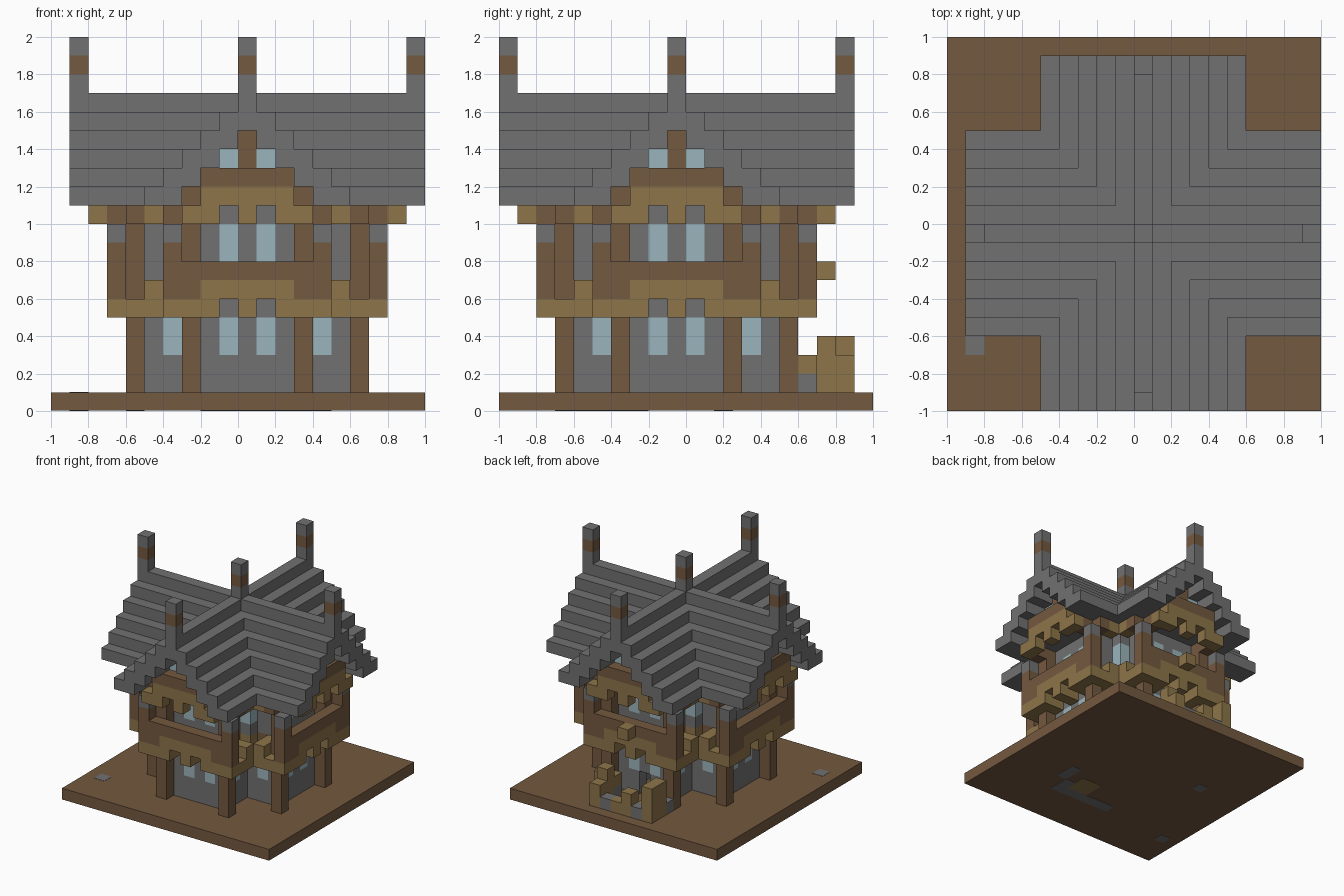
import bpy, bmesh
from mathutils import Vector

cube = bpy.data.objects.get("Cube")
if cube:
    bpy.data.objects.remove(cube)

S = 0.1                              # block size
CENTRE = Vector((0.05, -0.05, 0.0))  # middle of the house


def material(name, rgb):
    m = bpy.data.materials.new(name)
    m.use_nodes = True
    m.diffuse_color = (*rgb, 1)
    bsdf = m.node_tree.nodes["Principled BSDF"]
    bsdf.inputs["Base Color"].default_value = (*rgb, 1)
    bsdf.inputs["Roughness"].default_value = 0.9
    return m


STONE = material("grey stone", (0.165, 0.165, 0.165))
TIMBER = material("dark timber", (0.175, 0.1, 0.05))
PLANK = material("light planks", (0.27, 0.178, 0.068))
GLASS = material("pale glass", (0.33, 0.46, 0.505))

blocks = {}  # (i, j, k) -> (part name, material)


def span(r):
    return range(r[0], r[1] + 1) if isinstance(r, tuple) else (r,)


def put(part, mat, i, j, k):
    """Fill a box of blocks."""
    for a in span(i):
        for b in span(j):
            for c in span(k):
                blocks[a, b, c] = (part, mat)


def images(a, b):
    return {(s * x, t * y) for x, y in ((a, b), (b, a)) for s in (1, -1) for t in (1, -1)}


def put8(part, mat, i, j, k):
    """Fill a box of blocks on every arm of the cross plan."""
    for a in span(i):
        for b in span(j):
            for x, y in images(a, b):
                put(part, mat, x, y, k)


# Walls of both floors
put8("stone_walls", STONE, (0, 2), 5, (1, 10))
put8("stone_walls", STONE, (2, 5), 2, (1, 12))
put8("windows", GLASS, 1, 5, (3, 4))
put8("windows", GLASS, 4, 2, (3, 4))
put8("windows", GLASS, 1, 5, (8, 9))

# Floor between storeys, with bracket ends below the balconies
put8("upper_floor", PLANK, (0, 6), (0, 3), 5)
put8("upper_floor", TIMBER, (0, 6), (0, 2), 6)
put8("floor_brackets", PLANK, (0, 4), 7, 5)
put8("floor_brackets", PLANK, 4, 6, 5)
put8("floor_brackets", PLANK, 5, (3, 4), (5, 6))
put8("floor_brackets", PLANK, 3, 3, 6)
for j in (6, 7):
    for x, y in images(1, j):
        blocks.pop((x, y, 5), None)
put8("stone_walls", STONE, 1, 5, 5)

# Bay in each inner corner
put8("corner_bays", STONE, 3, 3, (7, 11))
put8("windows", GLASS, 3, 3, (8, 9))

# Balcony aprons and rails
put8("balcony_aprons", PLANK, (0, 2), 7, 6)
put8("balcony_rails", TIMBER, (0, 3), 7, 7)
put8("balcony_rails", TIMBER, 3, 7, 6)

# Posts with outer pillars and their stone caps
put8("posts", TIMBER, 3, 6, (1, 11))
put8("pillars", TIMBER, 4, 7, (6, 8))
put8("pillar_caps", STONE, 4, 7, 9)

# Beams and brackets below the roof
put8("roof_beams", TIMBER, 3, 7, 10)
put8("roof_beams", TIMBER, 4, 6, 10)
put8("roof_beams", TIMBER, (4, 6), 3, 11)
put8("roof_brackets", PLANK, 5, 4, 10)
for i in (0, 2, 3):
    put8("roof_brackets", PLANK, i, 8, 10)

# Gable ends
put8("gable_walls", STONE, (0, 2), (5, 7), 11)
put8("gable_walls", TIMBER, 3, 7, 11)
put8("gable_aprons", PLANK, (0, 2), 8, 11)
put8("gable_sills", TIMBER, (0, 2), (7, 8), 12)
put8("windows", GLASS, 1, 7, 13)
put8("gable_posts", TIMBER, 0, 7, (13, 14))

# Stepped roof: two crossing ridges, higher step wins
for a in range(6):
    low = max(15 - a, 11)
    put8("roof", STONE, a, (a, 9), (low, 16 - a))

# Chimneys on the ridge ends and the crossing
for i, j in ((0, 0), (9, 0), (-9, 0), (0, 9), (0, -9)):
    put("chimneys", STONE, i, j, (17, 19))
    put("chimneys", TIMBER, i, j, 18)

# Door opening and porch at the back
for k in (1, 2):
    blocks.pop((0, 5, k), None)
put("porch", PLANK, (-3, 2), 9, 1)
put("porch", PLANK, (-3, -2), 8, 1)
put("porch", PLANK, 2, 8, (1, 3))
put("porch", PLANK, -3, (8, 9), (2, 3))
put("porch", PLANK, 2, 9, 2)
put("porch", PLANK, -1, 9, 2)
put("porch", PLANK, (2, 3), 7, 2)
put("porch_stones", STONE, (2, 3), 7, 1)
put("porch_stones", STONE, -3, 7, 1)
put("porch_stones", STONE, 1, 9, 1)
put("porch_stones", STONE, -2, 9, 1)
put("porch_sign", PLANK, 0, 8, 7)

# Turn the blocks into one mesh per part, keeping only outer faces
AXES = [Vector(v) for v in ((1, 0, 0), (0, 1, 0), (0, 0, 1))]


def build(part):
    mats = []
    bm = bmesh.new()
    for cell, (name, mat) in blocks.items():
        if name != part:
            continue
        if mat not in mats:
            mats.append(mat)
        mid = CENTRE + Vector(cell) * S + Vector((0, 0, S / 2))
        for n, axis in enumerate(AXES):
            for sign in (1, -1):
                d = axis * sign
                if tuple(int(c + e) for c, e in zip(cell, d)) in blocks:
                    continue
                u, v = AXES[(n + 1) % 3] * sign, AXES[(n + 2) % 3]
                corners = [mid + (d + u * p + v * q) * S / 2
                           for p, q in ((-1, -1), (1, -1), (1, 1), (-1, 1))]
                face = bm.faces.new([bm.verts.new(c) for c in corners])
                face.material_index = mats.index(mat)
    bmesh.ops.remove_doubles(bm, verts=bm.verts, dist=0.001)
    mesh = bpy.data.meshes.new(part)
    bm.to_mesh(mesh)
    bm.free()
    for mat in mats:
        mesh.materials.append(mat)
    bpy.context.collection.objects.link(bpy.data.objects.new(part, mesh))


for part in sorted({name for name, _ in blocks.values()}):
    build(part)


# Ground slab with small stones set in it
def slab(name, mat, x, y, z, sx, sy, sz):
    bpy.ops.mesh.primitive_cube_add(size=1, location=(x, y, z))
    ob = bpy.context.object
    ob.name = name
    ob.scale = (sx, sy, sz)
    ob.data.materials.append(mat)


slab("ground_slab", TIMBER, 0, 0, 0.051, 2, 2, 0.098)
slab("ground_stone", STONE, -0.85, -0.65, 0.051, 0.1, 0.1, 0.102)
for x, y, w, d, mat in ((-0.55, 0.2, 0.1, 0.1, STONE), (0.45, -0.3, 0.1, 0.2, STONE),
                        (0.35, -0.45, 0.1, 0.1, STONE), (0.1, -0.55, 0.6, 0.1, STONE),
                        (0.2, -0.4, 0.2, 0.2, PLANK)):
    slab("underside_stone", mat, x, y, 0.002, w, d, 0.004)
